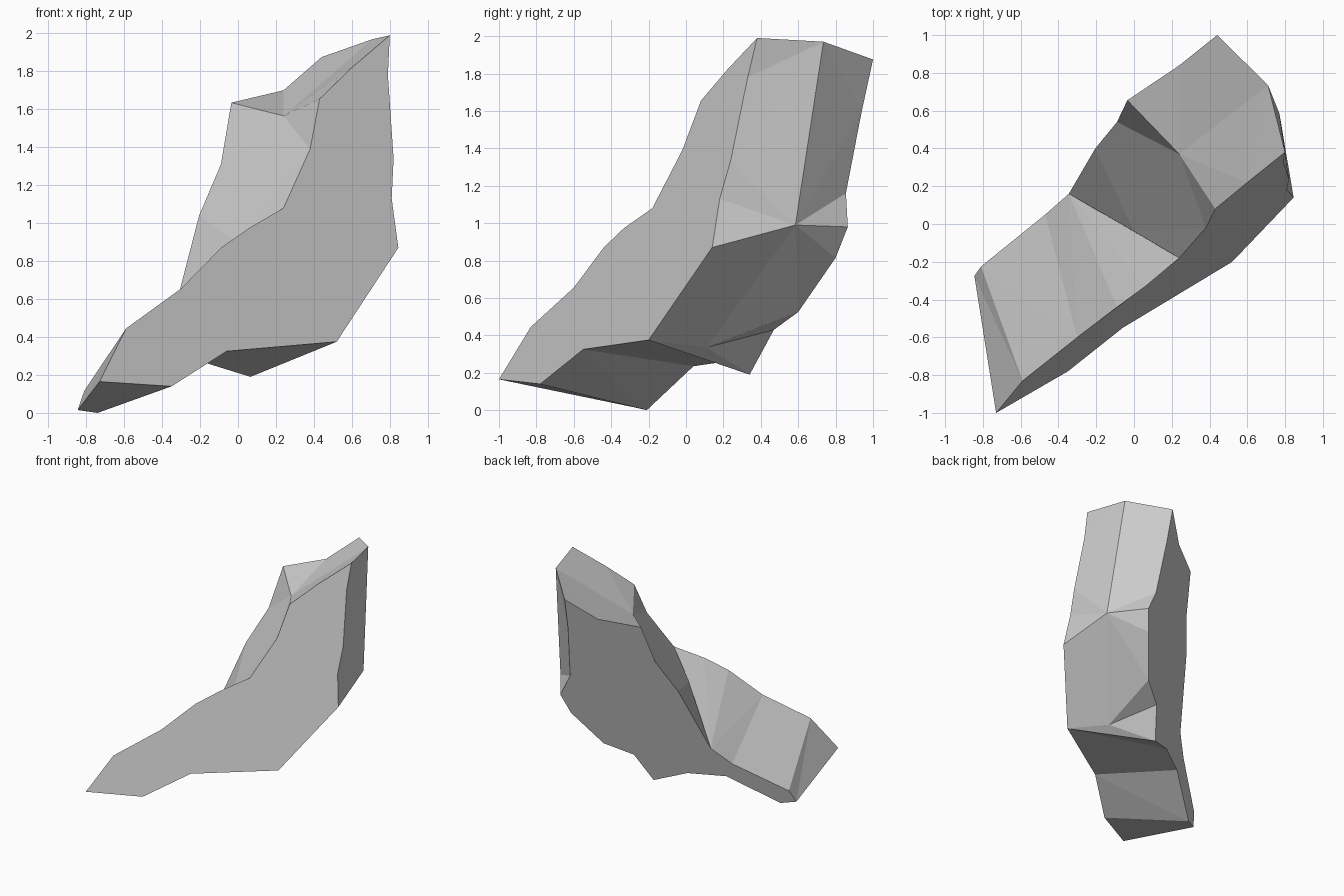
import bpy, bmesh
from mathutils import Vector

if "Cube" in bpy.data.objects:
    bpy.data.objects.remove(bpy.data.objects["Cube"])

# Outline of the near side: toe, up the instep and shin, top, down the heel, sole
near = [(-.73, -1, .165), (-.59, -.83, .445), (-.30, -.60, .655), (-.09, -.44, .87),
        (.06, -.33, .975), (.24, -.18, 1.08), (.38, -.02, 1.39), (.43, .08, 1.655),
        (.60, .22, 1.82), (.80, .38, 1.99), (.79, .33, 1.78), (.82, .24, 1.34),
        (.81, .18, 1.13), (.845, .14, .87), (.52, -.20, .375), (-.06, -.55, .325),
        (-.35, -.78, .14)]
# Outline of the far side in the same order
far = [(-.845, -.275, .015), (-.81, -.225, .117), (-.47, .05, .36), (-.345, .16, .50),
       (-.205, .40, 1.04), (-.09, .54, 1.31), (-.035, .655, 1.635), (.24, .84, 1.70),
       (.44, 1, 1.875), (.45, .94, 1.6), (.49, .855, 1.16), (.576, .865, .98),
       (.52, .80, .815), (.355, .60, .525), (.16, .47, .43), (.066, .34, .19),
       (-.16, .21, .26), (-.41, .04, .235), (-.74, -.21, 0)]
# Ridge points between the two sides
ankle, collar, crown, heel, arch = [(0, -.04, .90), (.24, .37, 1.565), (.71, .735, 1.97),
                                   (.77, .585, .99), (.35, .11, .335)]

bm = bmesh.new()
verts = {}


def vert(p):
    if p not in verts:
        verts[p] = bm.verts.new(p)
    return verts[p]


def zip_rows(a, b):
    """Fill the strip between two point rows with triangles, shortest diagonal first."""
    i = j = 0
    while i < len(a) - 1 or j < len(b) - 1:
        da = (Vector(a[i + 1]) - Vector(b[j])).length if i < len(a) - 1 else 1e9
        db = (Vector(a[i]) - Vector(b[j + 1])).length if j < len(b) - 1 else 1e9
        if da <= db:
            bm.faces.new([vert(p) for p in (a[i], a[i + 1], b[j])])
            i += 1
        else:
            bm.faces.new([vert(p) for p in (a[i], b[j + 1], b[j])])
            j += 1


def bridge(*rows):
    for a, b in zip(rows, rows[1:]):
        zip_rows(a, b)


bridge(near[0:2], far[0:2])                              # toe
bridge(near[1:6] + [ankle], far[1:4])                    # instep
bridge(near[5:8], [ankle, collar], far[3:7])             # shin
bridge(near[7:10], [collar, crown], far[6:9])            # top
bridge(near[9:14], [crown, heel], far[8:12])             # back
bridge(near[13:15], [heel, arch], far[11:16])            # heel
bridge(near[14:16], [arch] + far[15:18])                 # arch
bridge(near[15:17], far[17:19])                          # sole
bridge([near[16], near[0]], [far[18], far[0]])           # toe underside

# Flat side walls
for side in (near, far):
    bm.faces.new([vert(p) for p in side])

bmesh.ops.recalc_face_normals(bm, faces=bm.faces)
mesh = bpy.data.meshes.new("boot_shell")
bm.to_mesh(mesh)
bm.free()
bpy.context.collection.objects.link(bpy.data.objects.new("boot_shell", mesh))
